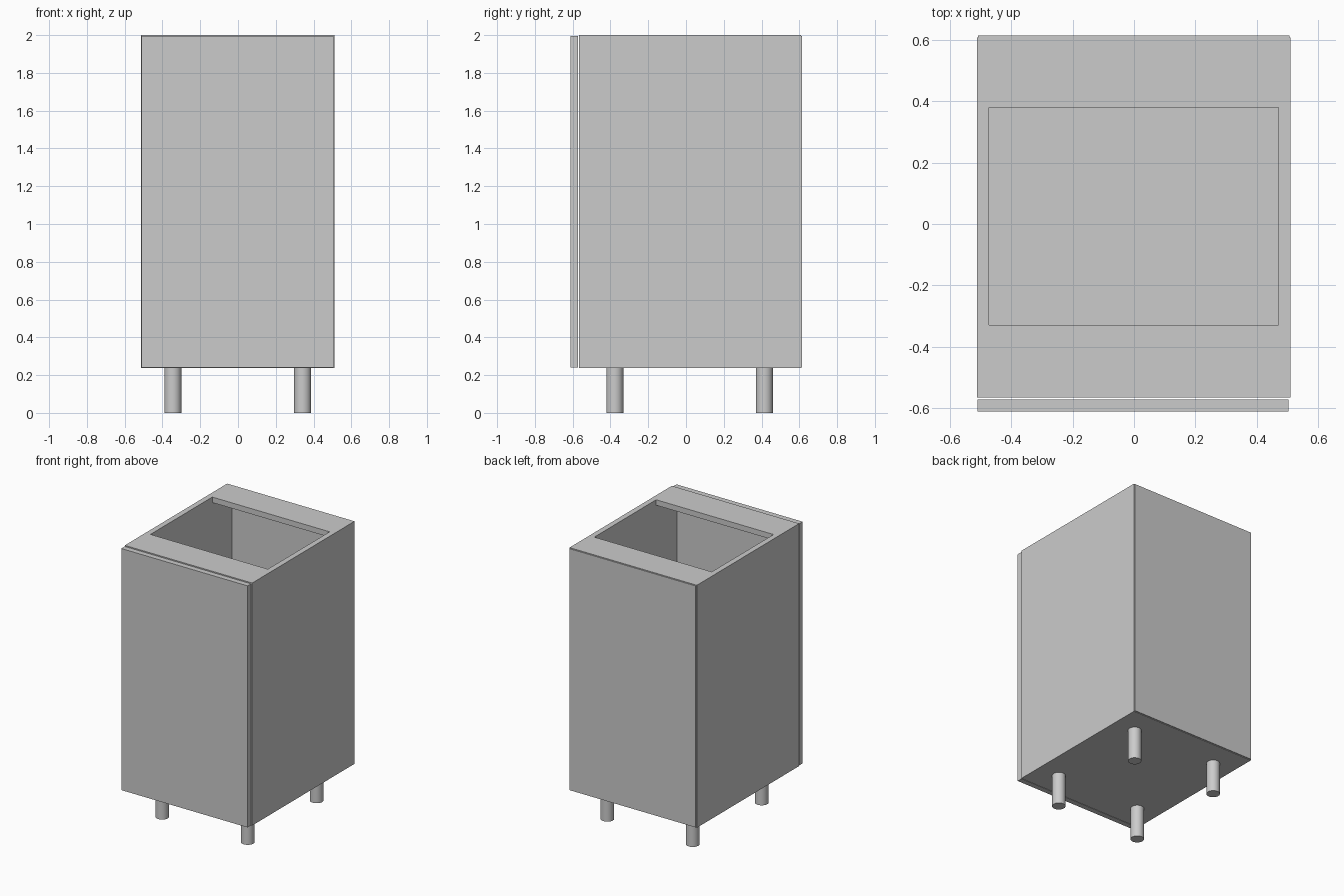
import bpy
import bmesh

if "Cube" in bpy.data.objects:
    bpy.data.objects.remove(bpy.data.objects["Cube"])


def box(name, x, y, z):
    """Axis-aligned board from (min, max) ranges."""
    bm = bmesh.new()
    bmesh.ops.create_cube(bm, size=1)
    for v in bm.verts:
        v.co = [r[0] if c < 0 else r[1] for c, r in zip(v.co, (x, y, z))]
    mesh = bpy.data.meshes.new(name)
    bm.to_mesh(mesh)
    bm.free()
    obj = bpy.data.objects.new(name, mesh)
    bpy.context.collection.objects.link(obj)
    return obj


T = 0.04                    # board thickness
L, R = -0.513, 0.511        # cabinet width
F, B = -0.567, 0.608        # carcass depth
Z0, Z1 = 0.237, 2.0         # carcass height
inner = (L + T, R - T)

# Carcass: side panels, floor, and two flat top rails
box("left_side", (L, L + T), (F, B), (Z0, Z1))
box("right_side", (R - T, R), (F, B), (Z0, Z1))
box("floor_panel", inner, (F, B), (Z0, Z0 + T))
box("front_top_rail", inner, (F, -0.33), (Z1 - T, Z1))
box("back_top_rail", inner, (0.38, B), (Z1 - T, Z1))

# Thin back panel, slightly inset from the outer edges
box("back_panel", (L + 0.004, R - 0.004), (B, 0.615), (Z0 + 0.004, Z1 - 0.004))

# Door with a narrow gap to the carcass
box("door", (L + 0.003, R - 0.006), (-0.612, -0.573), (Z0 + 0.002, Z1 - 0.005))

# Round legs
for side, x in (("left", -0.345), ("right", 0.342)):
    for end, y in (("front", -0.377), ("back", 0.415)):
        bpy.ops.mesh.primitive_cylinder_add(
            vertices=32, radius=0.045, depth=Z0, location=(x, y, Z0 / 2))
        bpy.context.object.name = f"{end}_{side}_leg"
        bpy.ops.object.shade_smooth_by_angle()
